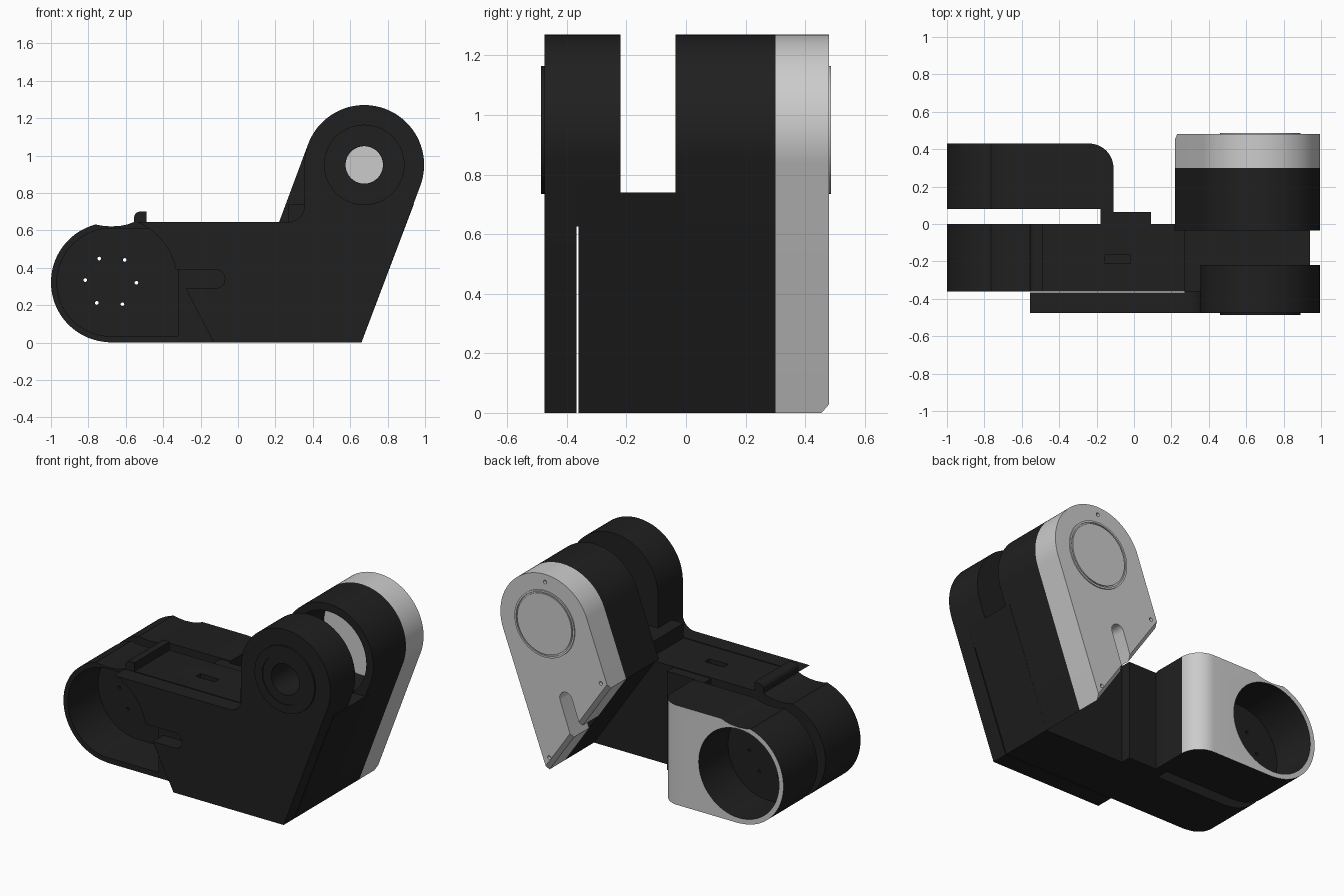
import bpy, bmesh
from math import radians, cos, sin

if "Cube" in bpy.data.objects:
    bpy.data.objects.remove(bpy.data.objects["Cube"])

def material(name, v):
    m = bpy.data.materials.new(name)
    m.diffuse_color = (v, v, v, 1)
    m.use_nodes = True
    m.node_tree.nodes["Principled BSDF"].inputs["Base Color"].default_value = m.diffuse_color
    return m

BLACK = material("black_plastic", 0.014)
GREY = material("grey_face", 0.8)
HUB = (0.675, 0.95)     # upper pivot (x, z)
CUP = (-0.68, 0.322)    # lower pivot (x, z)

def arc(c, r, a0, a1, n=40):
    return [(c[0] + r * cos(radians(a0 + (a1 - a0) * i / n)),
             c[1] + r * sin(radians(a0 + (a1 - a0) * i / n))) for i in range(n + 1)]

def prism(name, pts, y0, y1, mat=BLACK, bevel=None):
    """Extrude an x-z outline along y; bevel = (edge test, width, segments)."""
    bm = bmesh.new()
    face = bm.faces.new([bm.verts.new((x, y0, z)) for x, z in pts])
    out = bmesh.ops.extrude_face_region(bm, geom=[face])
    bmesh.ops.translate(bm, vec=(0, y1 - y0, 0),
                        verts=[v for v in out["geom"] if isinstance(v, bmesh.types.BMVert)])
    bmesh.ops.recalc_face_normals(bm, faces=bm.faces)
    if bevel:
        edges = [e for e in bm.edges if all(bevel[0](v.co) for v in e.verts)]
        bmesh.ops.bevel(bm, geom=edges, offset=bevel[1], segments=bevel[2],
                        profile=0.5, affect='EDGES')
    me = bpy.data.meshes.new(name)
    bm.to_mesh(me)
    bm.free()
    ob = bpy.data.objects.new(name, me)
    bpy.context.collection.objects.link(ob)
    if mat:
        me.materials.append(mat)
    return ob

def disc(name, c, r, y0, y1, mat=BLACK, n=64):
    return prism(name, arc(c, r, 0, 360 - 360 / n, n - 1), y0, y1, mat)

def box(name, x0, x1, y0, y1, z0, z1, mat=BLACK):
    return prism(name, [(x0, z0), (x1, z0), (x1, z1), (x0, z1)], y0, y1, mat)

def cut(ob, *cutters):
    for c in cutters:
        c.hide_render = True
        m = ob.modifiers.new("cut", 'BOOLEAN')
        m.operation, m.solver, m.object = 'DIFFERENCE', 'EXACT', c
        bpy.context.view_layer.objects.active = ob
        bpy.ops.object.modifier_apply(modifier=m.name)
        bpy.data.objects.remove(c, do_unlink=True)
    return ob

def bolt_holes(y0, y1):
    return [disc("cutter", p, 0.01, y0, y1, n=12)
            for p in arc((-0.68, 0.327), 0.137, -3, 297, 5)]

# rounded end of the lower housing, with the shallow scoop on its top
round_end = [(-0.555, 0.645), (-0.59, 0.632), (-0.63, 0.624), (-0.68, 0.621),
             (-0.73, 0.625), (-0.765, 0.632)] + arc(CUP, 0.32, 106, 270)[:-1] + [(-0.68, 0)]

# main body: open cup in front, sloped pedestal on the right
body = prism("main_body", round_end + [(0.66, 0), (0.94, 0.74), (0.27, 0.74), (0.27, 0.645)],
             -0.36, 0)
slot = arc(CUP, 0.288, 90, 270) + [(-0.32, 0.034), (-0.32, 0.61)]
cut(body, prism("cutter", slot, -0.5, -0.05),
    box("cutter", -0.155, -0.02, -0.21, -0.165, 0.62, 0.7), *bolt_holes(-0.1, 0.1))

# raised lip across the platform
prism("platform_lip", [(-0.49, 0.63), (-0.49, 0.70)] + arc((-0.525, 0.67), 0.03, 90, 180, 8)
      + [(-0.555, 0.63)], -0.36, 0)

# rear cup with rounded corner, grey on its back face
rear = prism("rear_cup", round_end + [(-0.11, 0), (-0.11, 0.645)], 0.08, 0.43,
             bevel=(lambda v: v.x > -0.12 and v.y > 0.42, 0.13, 12))
cut(rear, disc("cutter", (-0.68, 0.322), 0.288, 0.13, 0.6), *bolt_holes(0.03, 0.2))
rear.data.materials.append(GREY)
for f in rear.data.polygons:
    if f.normal.y > 0.05 and f.center.y > 0.29:
        f.material_index = 1

# web joining the two cups
box("web_inner", -0.18, -0.11, -0.002, 0.085, 0, 0.64)
box("web_outer", -0.112, 0.09, -0.002, 0.065, 0, 0.64)

# front plate, running up into the front arm
fillet = arc((0.27, 0.73), 0.085, 0, -90, 10)
plate = prism("front_plate", arc(HUB, 0.32, -20.5, 180) + fillet + [(-0.555, 0.645)]
              + arc((-0.68, 0.32), 0.355, 66, 12, 16) + [(-0.32, 0.39)]
              + arc((-0.12, 0.34), 0.05, 90, -90, 10)
              + [(-0.28, 0.29), (-0.13, 0), (0.66, 0)], -0.475, -0.367)
arm = prism("front_arm", arc(HUB, 0.32, -20.5, 180) + fillet + [(0.27, 0.625), (0.894, 0.625)],
            -0.368, -0.22)
boss = disc("front_hub_ring", HUB, 0.215, -0.487, -0.474)
for ob in (plate, arm, boss):
    cut(ob, disc("cutter", HUB, 0.1, -0.6, -0.1))
cut(boss, disc("cutter", HUB, 0.16, -0.6, -0.481))

# rear arm shell and its grey cover, both cut off diagonally below
outline = arc(HUB, 0.32, -20.5, 159.5) + [(0.22, 0.645), (0.66, 0)]
cut(prism("rear_arm", outline, -0.035, 0.30), disc("cutter", HUB, 0.27, -0.2, 0.5))
cover = prism("rear_cover", outline, 0.30, 0.48, None,
              bevel=(lambda v: v.z < 0.65 and v.y > 0.4, 0.025, 1))
cable_slot = arc((0.525, 0.50), 0.045, -20.5, 159.5, 16) + [(0.37, 0.20), (0.455, 0.17)]
cut(cover, prism("cutter", cable_slot, 0.2, 0.6, None),
    *[disc("cutter", p, 0.012, 0.46, 0.6, None, 16)
      for p in ((0.675, 1.22), (0.275, 0.67), (0.645, 0.09))])

# round cap and ring on the cover
disc("cover_cap", HUB, 0.195, 0.478, 0.487, None)
cut(disc("cover_ring", HUB, 0.215, 0.478, 0.487, None),
    disc("cutter", HUB, 0.203, 0.4, 0.6, None))

# smooth the curved walls, keep the corners sharp
bpy.ops.object.select_all(action='SELECT')
bpy.ops.object.shade_smooth_by_angle(angle=radians(30))
